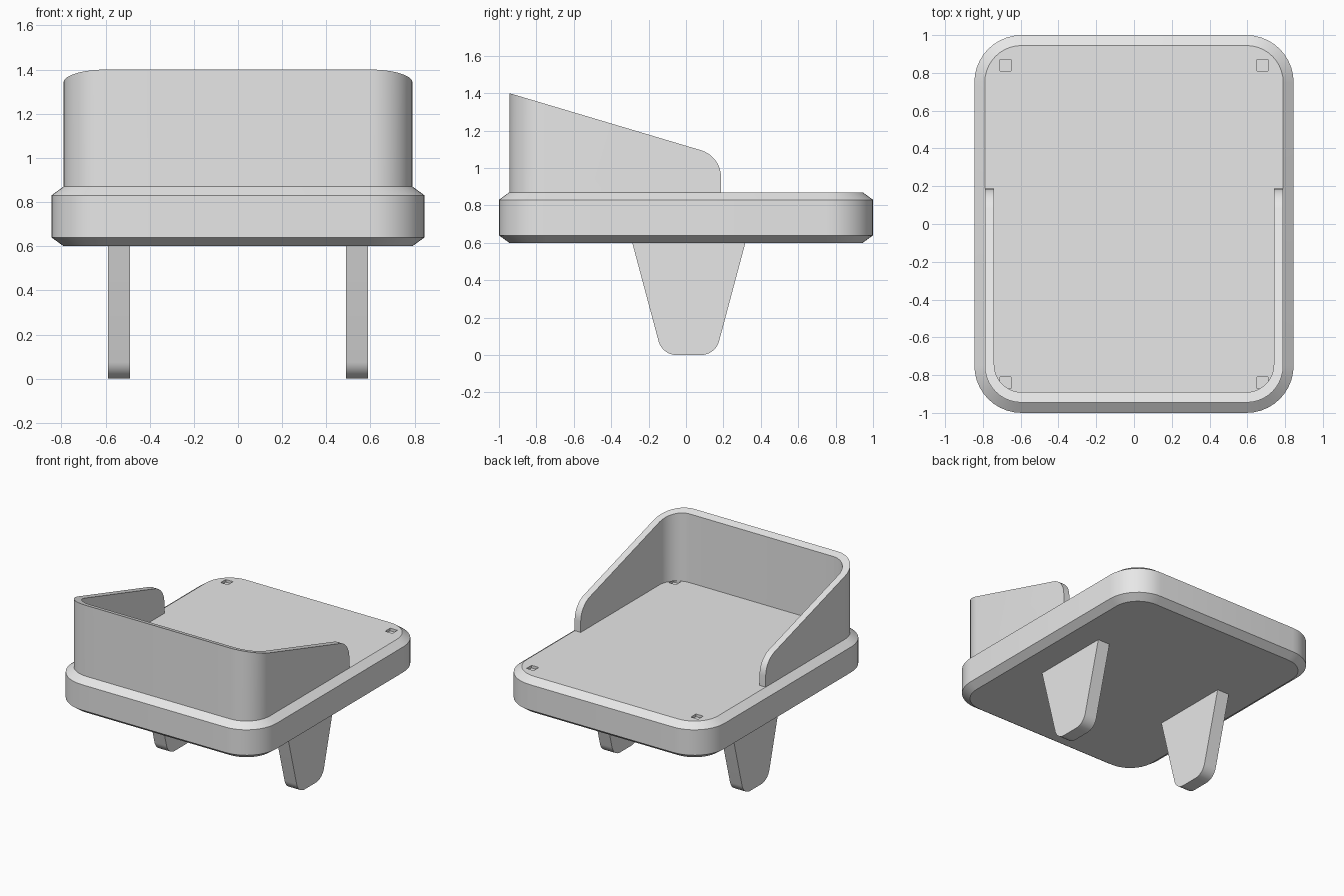
import bpy
import bmesh
from math import radians, tan
from mathutils import Vector, Matrix

cube = bpy.data.objects.get("Cube")
if cube:
    bpy.data.objects.remove(cube, do_unlink=True)

grey = bpy.data.materials.new("plain grey")
grey.use_nodes = True
COLOUR = (0.8, 0.8, 0.8, 1)
grey.diffuse_color = COLOUR
grey.node_tree.nodes["Principled BSDF"].inputs["Base Color"].default_value = COLOUR


def rounded(corners, steps=10):
    """Outline from (u, v, radius) corners, each filleted with a tangent arc."""
    out = []
    for i, (u, v, r) in enumerate(corners):
        p = Vector((u, v))
        if r == 0:
            out.append(p)
            continue
        a = (Vector(corners[i - 1][:2]) - p).normalized()
        b = (Vector(corners[(i + 1) % len(corners)][:2]) - p).normalized()
        half = a.angle(b) / 2
        t = r / tan(half)
        centre = p + (a + b).normalized() * (t * t + r * r) ** 0.5
        start, end = p + a * t - centre, p + b * t - centre
        for k in range(steps + 1):
            d = start.lerp(end, k / steps) if 0 < k < steps else (start if k == 0 else end)
            sweep = start.angle_signed(end) * k / steps
            d = Matrix.Rotation(-sweep, 2) @ start
            out.append(centre + d)
    return out


def loft(name, rings):
    """Solid through matching rings of 3D points."""
    bm = bmesh.new()
    loops = [[bm.verts.new(p) for p in ring] for ring in rings]
    n = len(loops[0])
    for lo, hi in zip(loops, loops[1:]):
        for i in range(n):
            j = (i + 1) % n
            bm.faces.new((lo[i], lo[j], hi[j], hi[i]))
    bm.faces.new(loops[0][::-1])
    bm.faces.new(loops[-1])
    return finish(name, bm)


def finish(name, bm):
    bmesh.ops.recalc_face_normals(bm, faces=bm.faces)
    mesh = bpy.data.meshes.new(name)
    bm.to_mesh(mesh)
    bm.free()
    mesh.materials.append(grey)
    obj = bpy.data.objects.new(name, mesh)
    bpy.context.collection.objects.link(obj)
    return obj


def select(obj):
    bpy.ops.object.select_all(action='DESELECT')
    obj.select_set(True)
    bpy.context.view_layer.objects.active = obj


def cut(obj, cutter, operation):
    cutter.hide_render = True
    mod = obj.modifiers.new("cut", 'BOOLEAN')
    mod.operation, mod.solver, mod.object = operation, 'EXACT', cutter
    select(obj)
    bpy.ops.object.modifier_apply(modifier=mod.name)
    bpy.data.objects.remove(cutter, do_unlink=True)


def smooth(obj):
    select(obj)
    bpy.ops.object.shade_smooth_by_angle(angle=radians(30))


def side_prism(name, profile, x0, x1):
    """Extrude a (y, z) profile along x."""
    return loft(name, [[(x, p.x, p.y) for p in profile] for x in (x0, x1)])


# Tray: rounded slab with chamfered top and bottom rims
def slab_ring(inset, z):
    x, y, r = 0.845 - inset, 1 - inset, 0.25 - inset
    outline = rounded([(-x, -y, r), (x, -y, r), (x, y, r), (-x, y, r)])
    return [(p.x, p.y, z) for p in outline]


RIM = 0.055
tray = loft("tray", [slab_ring(RIM, 0.6), slab_ring(0, 0.64),
                     slab_ring(0, 0.83), slab_ring(RIM, 0.87)])

# Shallow square sockets near the tray corners
bm = bmesh.new()
for sx in (-1, 1):
    for sy in (-1, 1):
        place = Matrix.Translation((0.68 * sx, 0.84 * sy, 0.88))
        bmesh.ops.create_cube(bm, size=0.06, matrix=place)
cut(tray, finish("socket_cutter", bm), 'DIFFERENCE')
smooth(tray)

# Guard wall: U-shaped plan trimmed by a sloping side profile
plan = rounded([(-0.79, -0.945, 0.195), (0.79, -0.945, 0.195), (0.79, 0.3, 0),
                (0.74, 0.3, 0), (0.74, -0.89, 0.145), (-0.74, -0.89, 0.145),
                (-0.74, 0.3, 0), (-0.79, 0.3, 0)])
wall = loft("guard_wall", [[(p.x, p.y, z) for p in plan] for z in (0.87, 1.6)])
trim = rounded([(-1.2, 0.8, 0), (0.187, 0.8, 0), (0.187, 1.063, 0.15), (-1.2, 1.476, 0)])
cut(wall, side_prism("wall_trim", trim, -1, 1), 'INTERSECT')
smooth(wall)

# Legs: tapered plates with rounded feet
leg = rounded([(-0.29, 0.61, 0), (-0.127, 0, 0.1), (0.157, 0, 0.1), (0.32, 0.61, 0)])
for side, sx in (("left", 1), ("right", -1)):
    smooth(side_prism(side + "_leg", leg, 0.488 * sx, 0.588 * sx))
